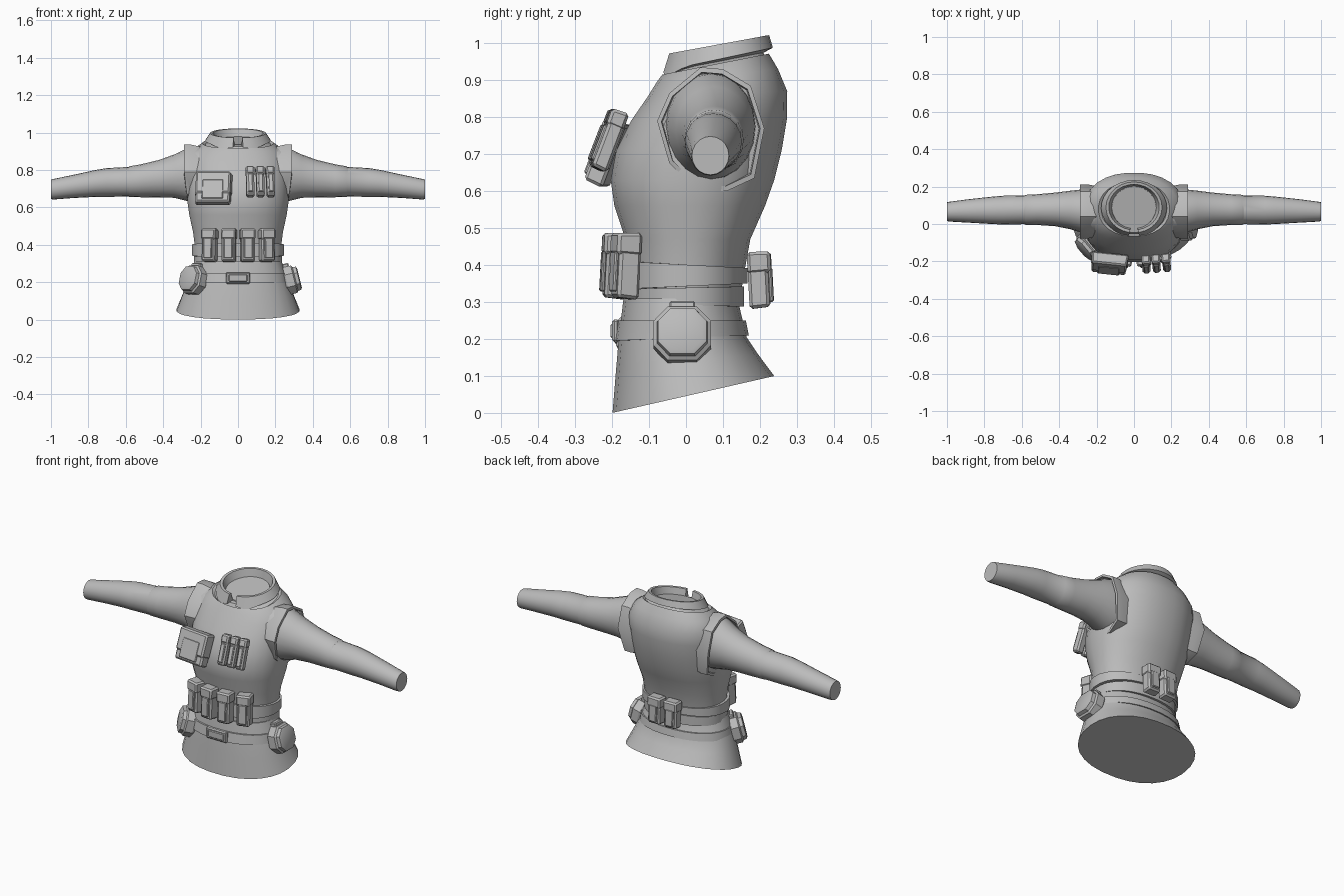
import bpy, bmesh, math
from mathutils import Matrix, Vector

if "Cube" in bpy.data.objects:
    bpy.data.objects.remove(bpy.data.objects["Cube"])

grey = bpy.data.materials.new("plain_grey")
grey.use_nodes = True
grey.diffuse_color = (0.5, 0.5, 0.5, 1)
grey.node_tree.nodes["Principled BSDF"].inputs["Base Color"].default_value = (0.5, 0.5, 0.5, 1)


def finish(name, bm, angle=35):
    bmesh.ops.recalc_face_normals(bm, faces=bm.faces)
    mesh = bpy.data.meshes.new(name)
    bm.to_mesh(mesh)
    bm.free()
    mesh.materials.append(grey)
    ob = bpy.data.objects.new(name, mesh)
    bpy.context.collection.objects.link(ob)
    bpy.ops.object.select_all(action='DESELECT')
    ob.select_set(True)
    bpy.context.view_layer.objects.active = ob
    bpy.ops.object.shade_smooth_by_angle(angle=math.radians(angle))
    return ob


def loft(name, rings, cap=True, loop=False, angle=35):
    """Skin a list of point rings."""
    bm = bmesh.new()
    vs = [[bm.verts.new(p) for p in ring] for ring in rings]
    pairs = list(zip(vs, vs[1:])) + ([(vs[-1], vs[0])] if loop else [])
    n = len(vs[0])
    for a, b in pairs:
        for i in range(n):
            j = (i + 1) % n
            bm.faces.new((a[i], a[j], b[j], b[i]))
    if cap and not loop:
        bm.faces.new(vs[0])
        bm.faces.new(vs[-1])
    return finish(name, bm, angle)


def body_ring(front, back, zf, zb, half, power=2.2, n=28):
    """Flat, tilted rounded outline around the body."""
    pts = []
    for i in range(n):
        t = math.tau * (i + 0.5) / n
        c, s = math.cos(t), math.sin(t)
        x = half * math.copysign(abs(c) ** (2 / power), c)
        f = 0.5 + 0.5 * math.copysign(abs(s) ** (2 / power), s)
        pts.append((x, front + (back - front) * f, zf + (zb - zf) * f))
    return pts


def band(name, front, back, low, high, half, flare=0.0, thick=0.03):
    """Closed belt; low and high are (front z, back z)."""
    def ring(z, d):
        return body_ring(front - d, back + d, z[0], z[1], half + d)
    return loft(name, [ring(low, -thick), ring(low, flare), ring(high, 0), ring(high, -thick)], loop=True)


# Flared shirt skirt
loft("shirt_skirt", [body_ring(*r) for r in (
    (-.20, .24, 0, .10, .33), (-.19, .195, .12, .16, .295),
    (-.183, .165, .20, .205, .272), (-.17, .14, .31, .31, .235))])

# Vest body, rising to the neckline and stepping in to the shirt
loft("vest_body", [body_ring(*r) for r in (
    (-.15, .145, .295, .29, .222), (-.152, .155, .36, .36, .228),
    (-.165, .175, .47, .47, .242), (-.195, .215, .56, .56, .262),
    (-.205, .24, .63, .63, .272), (-.19, .26, .71, .71, .275),
    (-.15, .275, .79, .80, .275), (-.105, .275, .855, .87, .265),
    (-.08, .25, .895, .93, .235), (-.065, .225, .915, .972, .19),
    (-.055, .215, .905, .965, .175), (-.045, .21, .925, .975, .14))])

# Sleeves and the faceted armhole rims, mirrored
RIM = ((.04, .935), (.10, .93), (.175, .885), (.212, .77), (.185, .635), (.11, .60),
       (.03, .605), (-.045, .675), (-.078, .79), (-.045, .865))


def rim_ring(x, scale):
    return [(x - .07 * max(0, (.72 - z)) / .12 * .5, .065 + (y - .065) * scale, .765 + (z - .765) * scale)
            for y, z in RIM]


def arm_ring(x, y, z, ry, rz, n=20):
    return [(x, y + ry * math.cos(math.tau * i / n), z + rz * math.sin(math.tau * i / n)) for i in range(n)]


SLEEVE = ((.20, .065, .775, .125, .15), (.27, .068, .775, .118, .142), (.34, .075, .767, .103, .116),
          (.42, .078, .754, .09, .10), (.52, .077, .742, .082, .088), (.58, .076, .738, .08, .082),
          (.585, .076, .737, .077, .079), (.70, .074, .733, .077, .077), (.76, .073, .728, .073, .072),
          (.88, .07, .712, .063, .062), (.985, .066, .697, .053, .055), (1.0, .066, .696, .05, .052))
for side, sx in (("left", 1), ("right", -1)):
    def flip(ring):
        return [(sx * p[0], p[1], p[2]) for p in ring]
    loft(side + "_sleeve", [flip(arm_ring(*r)) for r in SLEEVE])
    loft(side + "_armhole_rim", [flip(rim_ring(x, s)) for x, s in
                                 ((.17, .90), (.25, 1.0), (.288, 1.0), (.290, .92), (.24, .90))], angle=30)

# Belts
band("vest_belt", -.170, .167, (.335, .35), (.41, .392), .247)
band("vest_hem", -.160, .158, (.292, .288), (.335, .342), .237)
band("hip_belt", -.187, .163, (.195, .21), (.25, .25), .262, flare=.008)

# Collar: an open turned-down band with two points at the front
bm = bmesh.new()
rows = []
N = 26
for i in range(N + 1):
    t = -math.pi / 2 + math.radians(9) + math.radians(342) * i / N
    c, s = math.cos(t), math.sin(t)
    f = (s + 1) / 2
    point = max(0, 1 - abs(min(i, N - i) - 1.5) / 2) * .018
    top = (.135 * c, .09 + .122 * s, .972 + .048 * f)
    out = (.15 * c, .089 + .136 * s, .972 + .05 * f)
    low = (.176 * c, .087 + (.148 + point * .5) * s, .925 + .063 * f - point)
    inn = (.118 * c, .09 + .112 * s, .925 + .045 * f)
    rows.append([bm.verts.new(p) for p in (inn, top, out, low)])
for a, b in zip(rows, rows[1:]):
    for k in range(4):
        bm.faces.new((a[k], a[(k + 1) % 4], b[(k + 1) % 4], b[k]))
bm.faces.new(rows[0])
bm.faces.new(rows[-1])
finish("collar", bm)
loft("neck_plug", [body_ring(-.03, .205, .90, .95, .12, 2), body_ring(-.025, .20, .935, .978, .118, 2)])


def add_box(bm, size, centre, bevel=0.008, taper=1.0):
    """Chamfered box whose outer (-y) face may taper."""
    made = bmesh.ops.create_cube(bm, size=1)["verts"]
    for v in made:
        k = taper if v.co.y < 0 else 1
        v.co = Vector((v.co.x * size[0] * k, v.co.y * size[1], v.co.z * size[2] * k)) + Vector(centre)
    edges = list({e for v in made for e in v.link_edges})
    bmesh.ops.bevel(bm, geom=edges, offset=bevel, segments=1, affect='EDGES')


def pouch(name, loc, size, turn=0, tilt=0, flap=0.4, over=0.008):
    """Pouch facing -y before turning: body, lid and a front tab."""
    w, d, h = size
    bm = bmesh.new()
    add_box(bm, (w, d, h), (0, 0, 0), .008, .95)
    add_box(bm, (w + over, d + over, h * flap), (0, -over / 2, h * (.5 - flap / 2) + .005), .008, .93)
    add_box(bm, (w * .6, .012, h * .62), (0, -d / 2 - over / 2, -h * .08), .004)
    bm.transform(Matrix.Translation(loc) @ Matrix.Rotation(math.radians(turn), 4, 'Z')
                 @ Matrix.Rotation(math.radians(tilt), 4, 'X'))
    return finish(name, bm, 25)


# Chest pouches
pouch("chest_pouch", (-.132, -.212, .70), (.19, .055, .175), turn=-6, tilt=-21, flap=.75)
for i in range(3):
    pouch(f"chest_loop_{i + 1}", (.065 + i * .054, -.215 + i * .004, .735), (.044, .045, .165),
          turn=3 + i * 2, tilt=-21, flap=.3, over=.004)

# Magazine pouches along the vest belt
for i, x in enumerate((-.152, -.05, .052, .155)):
    pouch(f"belt_pouch_{i + 1}", (x, -.19 + .9 * max(0, abs(x) - .05) * .3, .395), (.076, .06, .175),
          turn=110 * x, tilt=-3, flap=.35)

# Back pouches
for name, x in (("left", .05), ("right", -.052)):
    pouch(name + "_back_pouch", (x, .197, .357), (.08, .055, .15), turn=180 - 40 * x, tilt=-3)


# Octagonal hip pouches with a hanging strap
def hip_pouch(name, loc, turn):
    bm = bmesh.new()
    prev = None
    for y, s in ((.035, .92), (.025, 1), (-.015, 1), (-.022, .88), (-.04, .84), (-.045, .70)):
        ring = [bm.verts.new((x * .078 * s, y, z * .075 * s)) for x, z in (
            (1, .45), (.5, 1), (-.5, 1), (-1, .45), (-1, -.45), (-.5, -1), (.5, -1), (1, -.45))]
        if prev:
            for i in range(8):
                j = (i + 1) % 8
                bm.faces.new((prev[i], prev[j], ring[j], ring[i]))
        else:
            bm.faces.new(ring)
        prev = ring
    bm.faces.new(prev)
    add_box(bm, (.07, .035, .06), (0, .012, .063), .005)
    bm.transform(Matrix.Translation(loc) @ Matrix.Rotation(math.radians(turn), 4, 'Z')
                 @ Matrix.Rotation(math.radians(-14), 4, 'X'))
    finish(name, bm, 25)


hip_pouch("left_hip_pouch", (.285, -.01, .212), 90)
hip_pouch("right_hip_pouch", (-.24, -.115, .212), -50)

# Belt buckle
bm = bmesh.new()
add_box(bm, (.13, .02, .062), (0, -.190, .222), .006)
add_box(bm, (.10, .016, .04), (0, -.196, .222), .004)
finish("belt_buckle", bm, 25)
